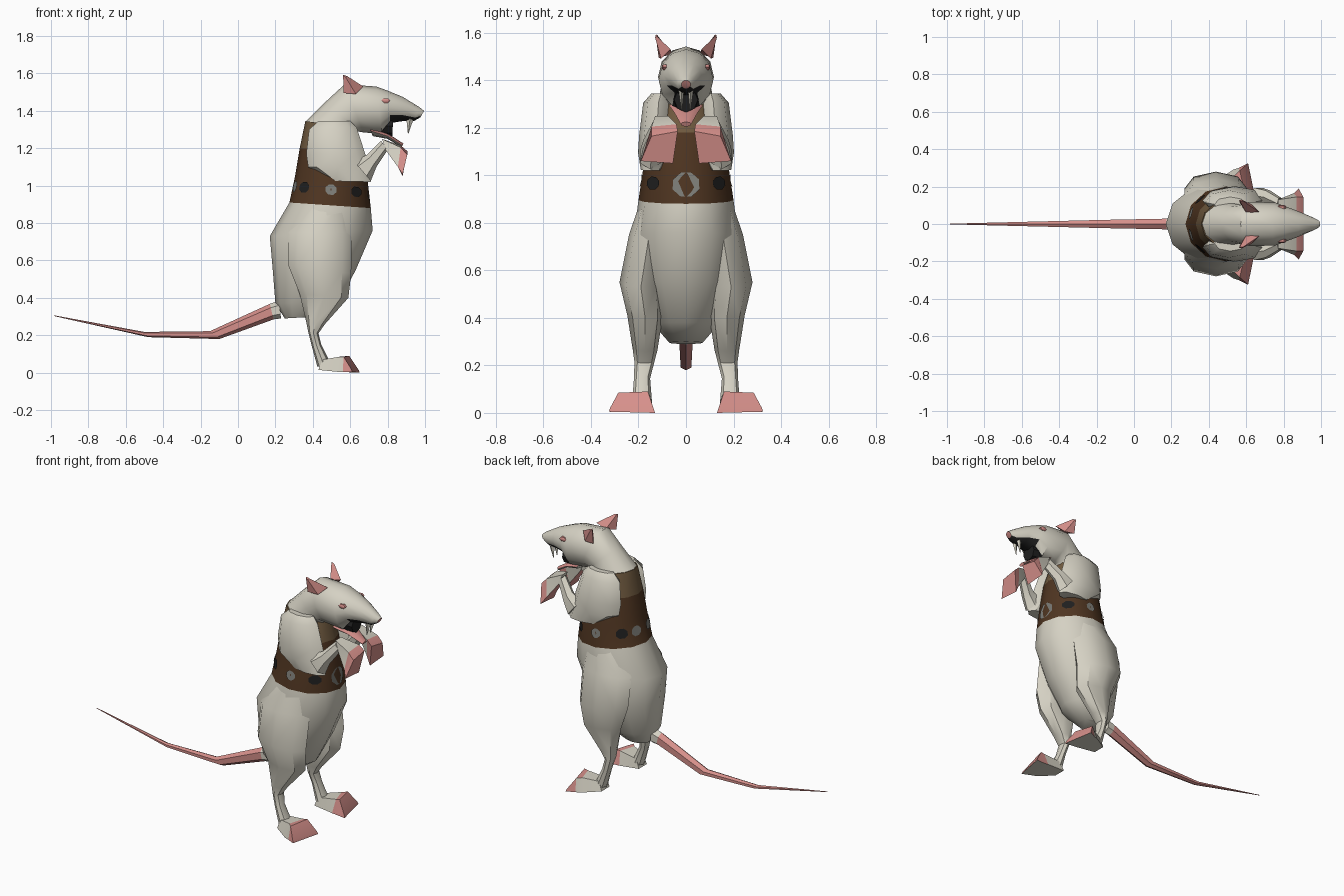
import bpy, bmesh, math
from mathutils import Vector as V

if "Cube" in bpy.data.objects:
    bpy.data.objects.remove(bpy.data.objects["Cube"])


def material(name, r, g, b):
    m = bpy.data.materials.new(name)
    m.diffuse_color = tuple((c / 255) ** 2.2 for c in (r, g, b)) + (1,)
    m.use_nodes = True
    m.node_tree.nodes["Principled BSDF"].inputs["Base Color"].default_value = m.diffuse_color
    return m


FUR = material("cream_fur", 212, 208, 194)
PINK = material("pink_skin", 212, 142, 137)
BROWN = material("dark_leather", 80, 56, 38)
TAN = material("worn_leather", 112, 91, 66)
BLACK = material("black", 36, 36, 36)
STEEL = material("steel", 125, 125, 120)


def ring(back, front, hw, y=0, n=12):
    """Elliptical section between two (x, z) profile points, hw wide each side of y."""
    a, b = V((back[0], y, back[1])), V((front[0], y, front[1]))
    c, u = (a + b) / 2, (b - a) / 2
    return [c + u * math.cos(t) + V((0, hw * math.sin(t), 0))
            for t in (2 * math.pi * i / n for i in range(n))]


def loft(name, rings, mats, rule=None, angle=40, side=1):
    """Skin a list of equal point rings, capped at both ends."""
    bm = bmesh.new()
    rows = [[bm.verts.new((p[0], p[1] * side, p[2])) for p in r] for r in rings]
    n = len(rows[0])
    for a, b in zip(rows, rows[1:]):
        for i in range(n):
            bm.faces.new((a[i], a[(i + 1) % n], b[(i + 1) % n], b[i]))
    bm.faces.new(rows[0])
    bm.faces.new(rows[-1])
    bmesh.ops.recalc_face_normals(bm, faces=bm.faces)
    bm.normal_update()
    if rule:
        for f in bm.faces:
            f.material_index = rule(f.calc_center_median(), f.normal)
    return finish(name, bm, mats, angle)


def finish(name, bm, mats, angle=40):
    me = bpy.data.meshes.new(name)
    bm.to_mesh(me)
    bm.free()
    for m in mats:
        me.materials.append(m)
    ob = bpy.data.objects.new(name, me)
    bpy.context.collection.objects.link(ob)
    bpy.ops.object.select_all(action='DESELECT')
    ob.select_set(True)
    bpy.context.view_layer.objects.active = ob
    bpy.ops.object.shade_smooth_by_angle(angle=math.radians(angle))
    return ob


def plate(name, pts, mat):
    bm = bmesh.new()
    bm.faces.new([bm.verts.new(p) for p in pts])
    return finish(name, bm, [mat])


# Torso with vest
torso_rings = [ring(*r) for r in [
    ((.25, .29), (.42, .30), .07), ((.20, .37), (.54, .38), .14),
    ((.185, .56), (.63, .55), .20), ((.17, .73), (.72, .76), .22),
    ((.275, .91), (.71, .88), .20), ((.305, 1.05), (.695, 1.01), .18),
    ((.33, 1.20), (.67, 1.18), .155), ((.36, 1.345), (.63, 1.31), .12)]]


def vest(c, n):
    if c.z < .88:
        return 0
    return 1 if c.z < 1.19 else 2


loft("torso", torso_rings, [FUR, BROWN, TAN], vest)

# Belt buckle and pouches following the belt surface
LOW, HIGH = torso_rings[4], torso_rings[5]


def belt_point(turn, h):
    """Point on the belt: turn counts torso facets from the front, h runs 0 to 1."""
    i, f = math.floor(turn), turn - math.floor(turn)
    a = LOW[i % 12].lerp(LOW[(i + 1) % 12], f)
    b = HIGH[i % 12].lerp(HIGH[(i + 1) % 12], f)
    p = a.lerp(b, h)
    out = V((p.x - .49, p.y, 0)).normalized()
    return p + out * .006


for k, (turn, w, mat) in enumerate([(0, .62, STEEL), (1.6, .38, BLACK), (-1.6, .38, BLACK),
                                    (4.5, .35, BLACK), (-4.5, .35, BLACK),
                                    (5.4, .35, STEEL), (-5.4, .35, STEEL), (3, .3, STEEL), (-3, .3, STEEL)]):
    hh = .42 if k == 0 else .22
    pts = [belt_point(turn + w * math.cos(t), .62 + hh * math.sin(t))
           for t in (math.pi / 8 + math.pi / 4 * i for i in range(8))]
    plate("buckle" if k == 0 else "belt_patch", pts, mat)

# Head and neck with open upper jaw
head_rings = [ring(*r) for r in [
    ((.36, 1.34), (.63, 1.28), .118), ((.47, 1.45), (.64, 1.29), .105),
    ((.57, 1.542), (.67, 1.285), .118), ((.74, 1.53), (.77, 1.275), .115),
    ((.80, 1.508), (.815, 1.335), .095), ((.88, 1.475), (.88, 1.345), .068),
    ((.97, 1.42), (.94, 1.345), .036), ((.995, 1.40), (.975, 1.365), .02)]]


def face(c, n):
    if c.x > .955 and n.x > .75:
        return 1
    return 2 if c.x > .78 and c.z < 1.40 and n.z < -.5 else 0


loft("head", head_rings, [FUR, PINK, BLACK], face)

# Lower jaw, dark throat and tongue
loft("lower_jaw", [ring((.70, 1.32), (.72, 1.265), .07, n=8),
                   ring((.80, 1.28), (.80, 1.25), .05, n=8),
                   ring((.885, 1.225), (.875, 1.205), .022, n=8)],
     [FUR, PINK], lambda c, n: 1 if n.z > .3 or n.x > .7 else 0)
loft("mouth_interior", [ring((.72, 1.38), (.72, 1.27), .06, n=8),
                        ring((.83, 1.37), (.825, 1.265), .05, n=8)], [BLACK])

# Tail
loft("tail", [ring(a, b, w, n=6) for a, b, w in [
    ((.22, .385), (.23, .29), .036), ((.17, .368), (.19, .285), .033),
    ((-.15, .222), (-.10, .18), .026), ((-.50, .218), (-.48, .19), .016),
    ((-.985, .307), (-.985, .303), .002)]],
    [PINK, FUR], lambda c, n: 1 if c.x > .195 else 0)

for side, tag in ((1, "left"), (-1, "right")):
    # Thigh and shin
    loft(tag + "_leg", [ring(*r, n=8) for r in [
        ((.40, .93), (.58, .92), .04, .14), ((.27, .75), (.61, .75), .085, .155),
        ((.27, .57), (.605, .53), .09, .19), ((.33, .42), (.59, .40), .075, .172),
        ((.365, .27), (.465, .26), .052, .172), ((.375, .22), (.43, .21), .042, .175),
        ((.395, .14), (.445, .15), .034, .185), ((.425, .03), (.49, .06), .042, .185)]],
        [FUR], side=side)

    # Foot with pink toes
    loft(tag + "_foot", [
        [(.43, .145, .015), (.43, .225, .015), (.45, .22, .07), (.45, .15, .07)],
        [(.56, .135, .005), (.53, .29, .005), (.54, .26, .085), (.57, .16, .085)],
        [(.60, .135, .002), (.56, .30, .004), (.565, .285, .085), (.595, .16, .09)],
        [(.65, .13, 0), (.61, .325, .005), (.605, .32, .02), (.645, .135, .015)]],
        [FUR, PINK], lambda c, n: 1 if c.x > .555 and n.z > -.5 else 0, 30, side)

    # Upper arm and forearm
    loft(tag + "_upper_arm", [ring(*r, n=8) for r in [
        ((.43, 1.345), (.60, 1.345), .04, .105), ((.38, 1.30), (.635, 1.31), .065, .115),
        ((.365, 1.17), (.68, 1.17), .072, .125), ((.375, 1.10), (.70, 1.09), .072, .13),
        ((.49, 1.025), (.71, 1.02), .045, .145)]], [FUR], side=side)
    loft(tag + "_forearm", [ring(*r, n=6) for r in [
        ((.62, 1.13), (.71, 1.025), .05, .15), ((.69, 1.165), (.74, 1.10), .04, .145),
        ((.765, 1.24), (.80, 1.19), .032, .11)]], [FUR], side=side)

    # Hand with pink fingers
    loft(tag + "_hand", [
        [(.77, .075, 1.25), (.77, .13, 1.25), (.79, .135, 1.19), (.79, .08, 1.19)],
        [(.87, .04, 1.215), (.87, .145, 1.205), (.855, .165, 1.10), (.855, .06, 1.10)],
        [(.905, .035, 1.185), (.905, .145, 1.165), (.88, .19, 1.06), (.88, .055, 1.05)]],
        [FUR, PINK], lambda c, n: 1 if c.x > .875 or n.z < -.4 else 0, 30, side)

    # Ear
    loft(tag + "_ear", [
        [(.565, .115, 1.495), (.60, .06, 1.51), (.67, .065, 1.53), (.63, .105, 1.49)],
        [(.562, .128, 1.59), (.565, .122, 1.592), (.585, .122, 1.585), (.575, .13, 1.58)]],
        [PINK], None, 30, side)

    # Eye: small lens seated in the cheek
    loft(tag + "_eye", [
        [V((.79 + .024 * math.cos(t) * s, y, 1.455 + .014 * math.sin(t) * s))
         for t in (math.pi / 3 * i for i in range(6))]
        for y, s in ((.07, 1), (.096, 1), (.101, .5))], [PINK], side=side)

    # Upper fang
    loft(tag + "_fang", [ring((.90, 1.36), (.94, 1.36), .012, .02, 4),
                         ring((.908, 1.28), (.912, 1.28), .002, .018, 4)], [FUR], side=side)
